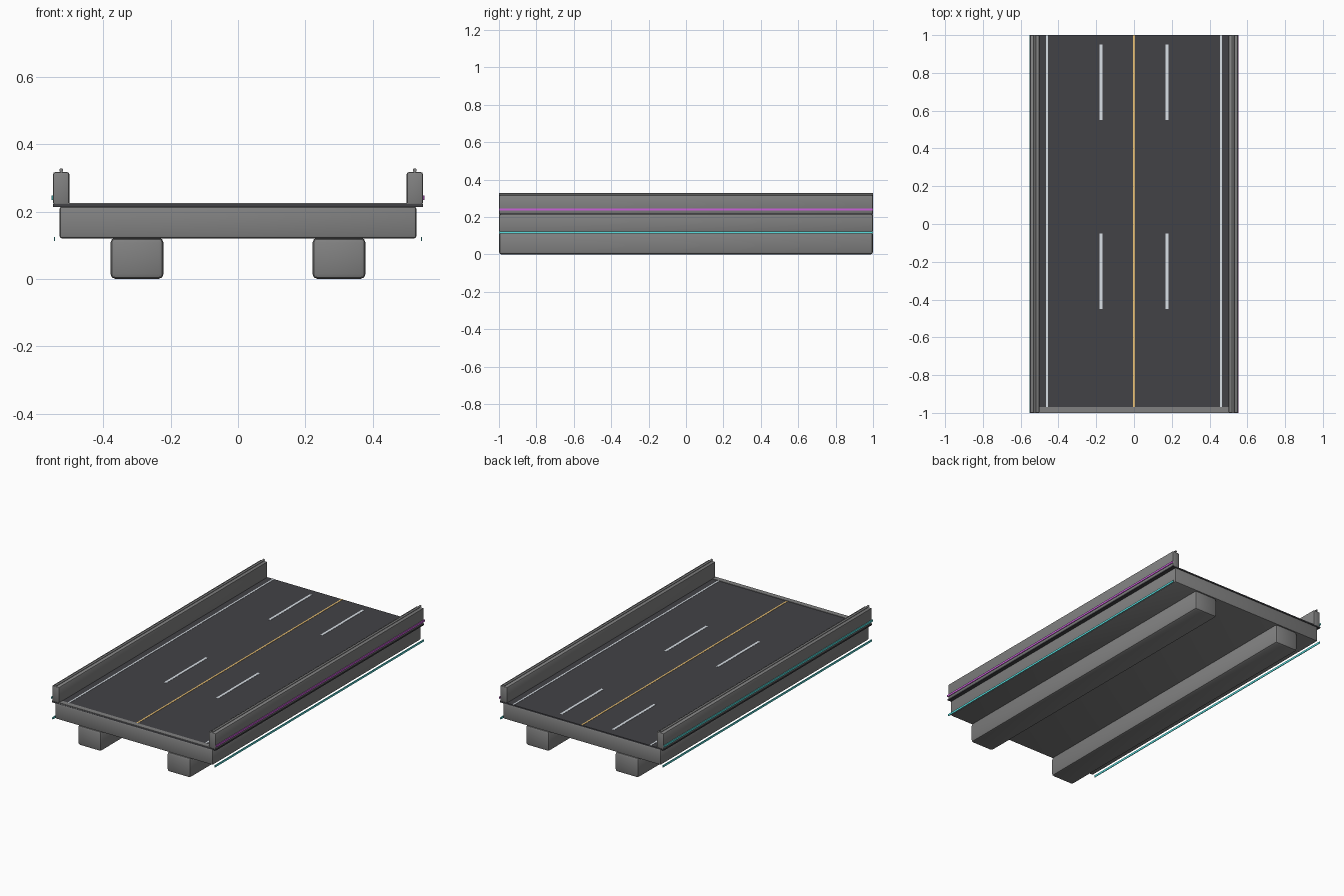
import bpy, math

if "Cube" in bpy.data.objects:
    bpy.data.objects.remove(bpy.data.objects["Cube"])


def material(name, r, g, b):
    m = bpy.data.materials.new(name)
    m.diffuse_color = (r, g, b, 1)
    m.use_nodes = True
    m.node_tree.nodes["Principled BSDF"].inputs["Base Color"].default_value = m.diffuse_color
    return m


CONCRETE = material("concrete", 0.22, 0.22, 0.22)
ASPHALT = material("asphalt", 0.055, 0.055, 0.062)
WHITE = material("white_paint", 0.7, 0.75, 0.8)
YELLOW = material("yellow_paint", 0.85, 0.55, 0.18)
CYAN = material("cyan_light", 0.1, 0.75, 0.75)
MAGENTA = material("magenta_light", 0.6, 0.12, 0.7)


def finish(ob, name, mat):
    ob.name = name
    ob.data.materials.append(mat)
    bpy.ops.object.shade_smooth_by_angle(angle=math.radians(35))
    return ob


def box(name, x, y, z, mat, bevel=0.0):
    """Box from (min, max) ranges, with an optional rounded edge."""
    mid = [(a + b) / 2 for a, b in (x, y, z)]
    bpy.ops.mesh.primitive_cube_add(size=1, location=mid)
    ob = bpy.context.object
    ob.scale = [b - a for a, b in (x, y, z)]
    bpy.ops.object.transform_apply(location=False, rotation=False, scale=True)
    if bevel:
        mod = ob.modifiers.new("bevel", "BEVEL")
        mod.width = bevel
        mod.segments = 2
        bpy.ops.object.modifier_apply(modifier=mod.name)
    return finish(ob, name, mat)


def centred(x, half):
    return (x - half, x + half)


FULL = (-1, 1)

# deck slab, road surface and expansion joint
box("deck_slab", (-0.53, 0.53), FULL, (0.12, 0.215), CONCRETE, 0.008)
box("road_surface", (-0.55, 0.55), FULL, (0.214, 0.222), ASPHALT)
box("expansion_joint", (-0.505, 0.505), (-1, -0.97), (0.216, 0.225), CONCRETE)

# centre line
box("centre_line", centred(0, 0.005), (-0.97, 1), (0.221, 0.2235), YELLOW)

for side, s in (("left", -1), ("right", 1)):
    # girders under the deck
    box(f"{side}_girder", centred(s * 0.30, 0.079), FULL, (0.0, 0.122), CONCRETE, 0.015)
    # parapet with a round rail on top
    box(f"{side}_parapet", centred(s * 0.525, 0.024), FULL, (0.22, 0.317), CONCRETE, 0.006)
    bpy.ops.mesh.primitive_cylinder_add(vertices=12, radius=0.006, depth=2,
                                        location=(s * 0.525, 0, 0.322),
                                        rotation=(math.pi / 2, 0, 0))
    finish(bpy.context.object, f"{side}_rail", CONCRETE)
    # road markings
    box(f"{side}_edge_line", centred(s * 0.46, 0.005), (-0.97, 1), (0.221, 0.2235), WHITE)
    for i, y in enumerate((-0.25, 0.75)):
        box(f"{side}_lane_dash_{i + 1}", centred(s * 0.175, 0.0075),
            centred(y, 0.2), (0.221, 0.2235), WHITE)
    # light strips along the parapet and below the deck edge
    box(f"{side}_parapet_light", centred(s * 0.552, 0.002), FULL, (0.235, 0.247),
        MAGENTA if s > 0 else CYAN)
    box(f"{side}_under_light", centred(s * 0.545, 0.002), FULL, (0.112, 0.124), CYAN)
